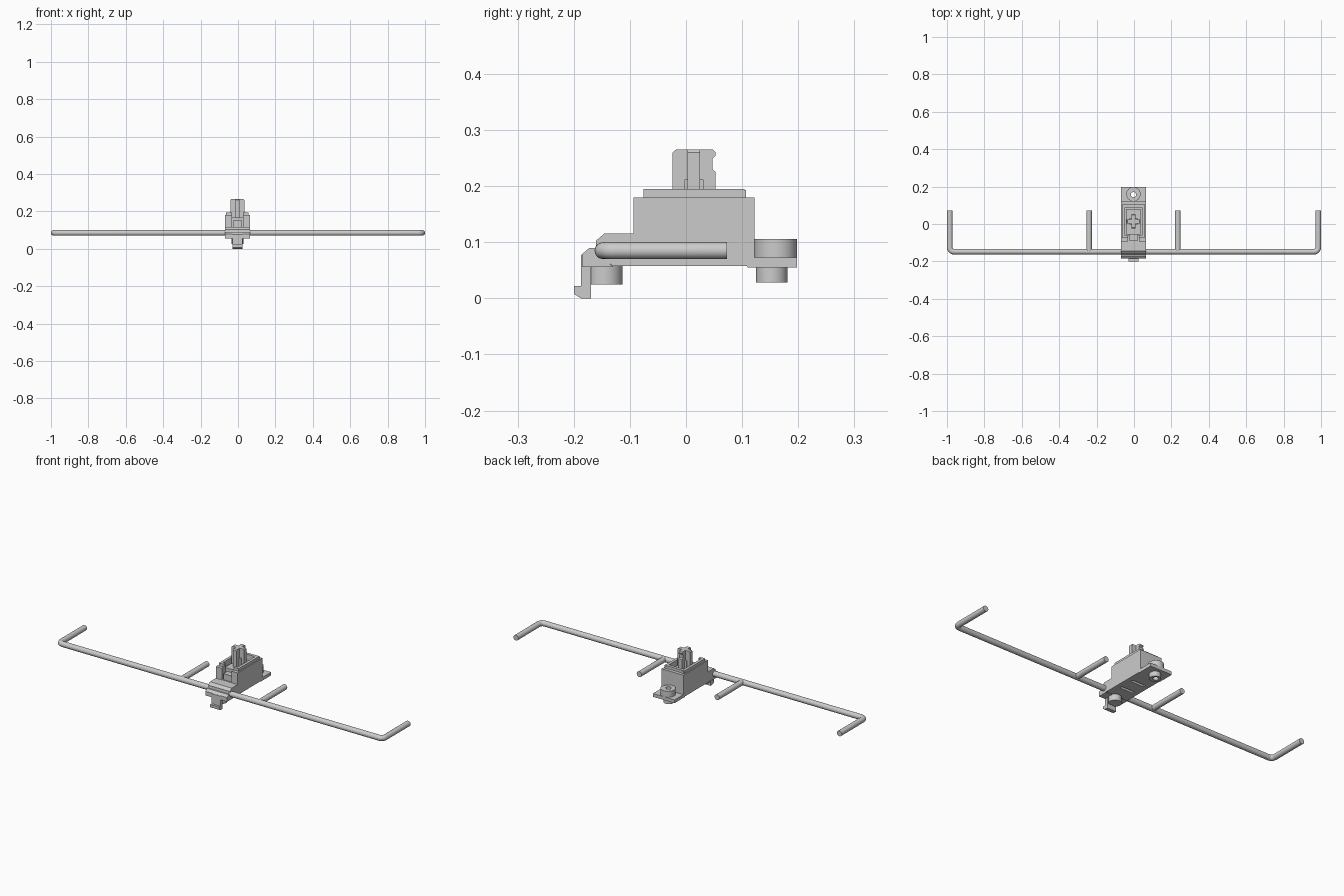
import bpy, bmesh
from math import sin, cos, pi

if "Cube" in bpy.data.objects:
    bpy.data.objects.remove(bpy.data.objects["Cube"])

CX = -0.003   # housing centre line
SY = 0.014    # stem centre


def finish(name, bm, smooth=False):
    bmesh.ops.recalc_face_normals(bm, faces=bm.faces)
    me = bpy.data.meshes.new(name)
    bm.to_mesh(me)
    bm.free()
    ob = bpy.data.objects.new(name, me)
    bpy.context.collection.objects.link(ob)
    if smooth:
        shade(ob)
    return ob


def activate(ob):
    bpy.ops.object.select_all(action='DESELECT')
    ob.select_set(True)
    bpy.context.view_layer.objects.active = ob


def shade(ob):
    activate(ob)
    bpy.ops.object.shade_smooth_by_angle()


def extrude(name, pts, vec, smooth=False):
    """Closed polygon of 3D points swept along a vector."""
    bm = bmesh.new()
    f = bm.faces.new([bm.verts.new(p) for p in pts])
    r = bmesh.ops.extrude_face_region(bm, geom=[f])
    bmesh.ops.translate(bm, vec=vec, verts=[v for v in r['geom'] if isinstance(v, bmesh.types.BMVert)])
    return finish(name, bm, smooth)


def side(name, half, yz):
    """Side profile (y, z) given a width around the centre line."""
    return extrude(name, [(CX - half, y, z) for y, z in yz], (2 * half, 0, 0))


def box(name, half, y0, y1, z0, z1, x=CX):
    return extrude(name, [(x - half, y0, z0), (x + half, y0, z0), (x + half, y1, z0), (x - half, y1, z0)],
                   (0, 0, z1 - z0))


def cyl(name, r, y, z0, z1, n=40):
    return extrude(name, [(CX + r * cos(2 * pi * i / n), y + r * sin(2 * pi * i / n), z0) for i in range(n)],
                   (0, 0, z1 - z0), True)


def cut(ob, *cutters):
    for c in cutters:
        m = ob.modifiers.new('cut', 'BOOLEAN')
        m.operation, m.solver, m.object = 'DIFFERENCE', 'EXACT', c
        activate(ob)
        bpy.ops.object.modifier_apply(modifier=m.name)
        bpy.data.objects.remove(c)


def wire(name, pts):
    cu = bpy.data.curves.new(name, 'CURVE')
    cu.dimensions = '3D'
    cu.bevel_depth, cu.bevel_resolution, cu.use_fill_caps = 0.015, 6, True
    s = cu.splines.new('POLY')
    s.points.add(len(pts) - 1)
    for p, (x, y) in zip(s.points, pts):
        p.co = (x, y, 0.085, 1)
    ob = bpy.data.objects.new(name, cu)
    bpy.context.collection.objects.link(ob)
    activate(ob)
    bpy.ops.object.convert(target='MESH')
    shade(bpy.context.object)


# Long wire with rounded corners, and the two inner arms
R, WX, WY, END = 0.022, 0.985, -0.148, 0.073
arc = [(WX - R + R * cos(a), WY + R + R * sin(a)) for a in [-pi / 2 + i * pi / 16 for i in range(9)]]
right = arc + [(WX, END)]
wire('wire_bar', [(-x, y) for x, y in reversed(right)] + right)
for label, s in (('left', -1), ('right', 1)):
    wire('inner_arm_' + label, [(CX + s * 0.237, WY), (CX + s * 0.237, END)])

# Housing with stepped front, hollowed for the slider
body = side('housing', 0.066, [(-0.16, 0.103), (-0.145, 0.116), (-0.094, 0.116), (-0.094, 0.18), (0.122, 0.18),
                               (0.122, 0.055), (0.11, 0.055), (0.108, 0.058), (-0.13, 0.058), (-0.15, 0.07),
                               (-0.16, 0.08)])
rim = box('housing_rim', 0.06, -0.076, 0.104, 0.179, 0.195)
for ob in (body, rim):
    cut(ob, box('cavity', 0.045, -0.062, 0.088, 0.08, 0.22),
        box('front_slot', 0.03, -0.12, -0.05, 0.117, 0.23))
cut(body, box('slot_a', 0.04, 0.02, 0.034, 0.04, 0.074), box('slot_b', 0.04, -0.06, -0.046, 0.04, 0.074))
# Thin corner ribs on the top step
for s in (-1, 1):
    for i, (a, b) in enumerate(((-0.07, -0.076), (0.098, 0.107))):
        box('rim_rib', 0.008, min(a, b), max(a, b), 0.178, 0.193, CX + s * 0.05)

# Sliding block and cross stem
box('slider', 0.039, -0.055, 0.08, 0.079, 0.168)
box('slider_toe', 0.024, -0.088, -0.054, 0.112, 0.15)
box('stem_collar', 0.022, SY - 0.017, SY + 0.017, 0.16, 0.212)
side('stem_blade_long', 0.011, [(-0.024, 0.16), (-0.024, 0.26), (-0.018, 0.265), (0.048, 0.265), (0.053, 0.26),
                                (0.053, 0.254), (0.047, 0.249), (0.047, 0.23), (0.053, 0.225), (0.053, 0.16)])
extrude('stem_blade_cross', [(CX + x, SY - 0.011, z) for x, z in
                             ((-0.038, 0.16), (0.038, 0.16), (0.038, 0.26), (0.033, 0.265), (-0.033, 0.265),
                              (-0.038, 0.26))], (0, 0.022, 0))

# Front clip: wide bracket with a narrow hooked tongue
side('clip_bracket', 0.066, [(-0.185, 0.056), (-0.185, 0.079), (-0.172, 0.09), (-0.155, 0.09), (-0.145, 0.07),
                             (-0.13, 0.056)])
side('clip_hook', 0.027, [(-0.187, 0.077), (-0.172, 0.09), (-0.155, 0.09), (-0.169, 0.055), (-0.169, 0),
                          (-0.187, 0), (-0.2, 0.008), (-0.2, 0.022), (-0.187, 0.022)])
cyl('front_peg', 0.032, -0.145, 0.025, 0.07)

# Rear screw tab: plate, boss and peg with a through hole
tab = [box('rear_plate', 0.066, 0.115, 0.198, 0.055, 0.073),
       cyl('rear_boss', 0.038, 0.16, 0.072, 0.106),
       cyl('rear_peg', 0.028, 0.153, 0.028, 0.056)]
for ob in tab:
    cut(ob, cyl('screw_hole', 0.014, 0.157, 0.01, 0.12))
    shade(ob)
